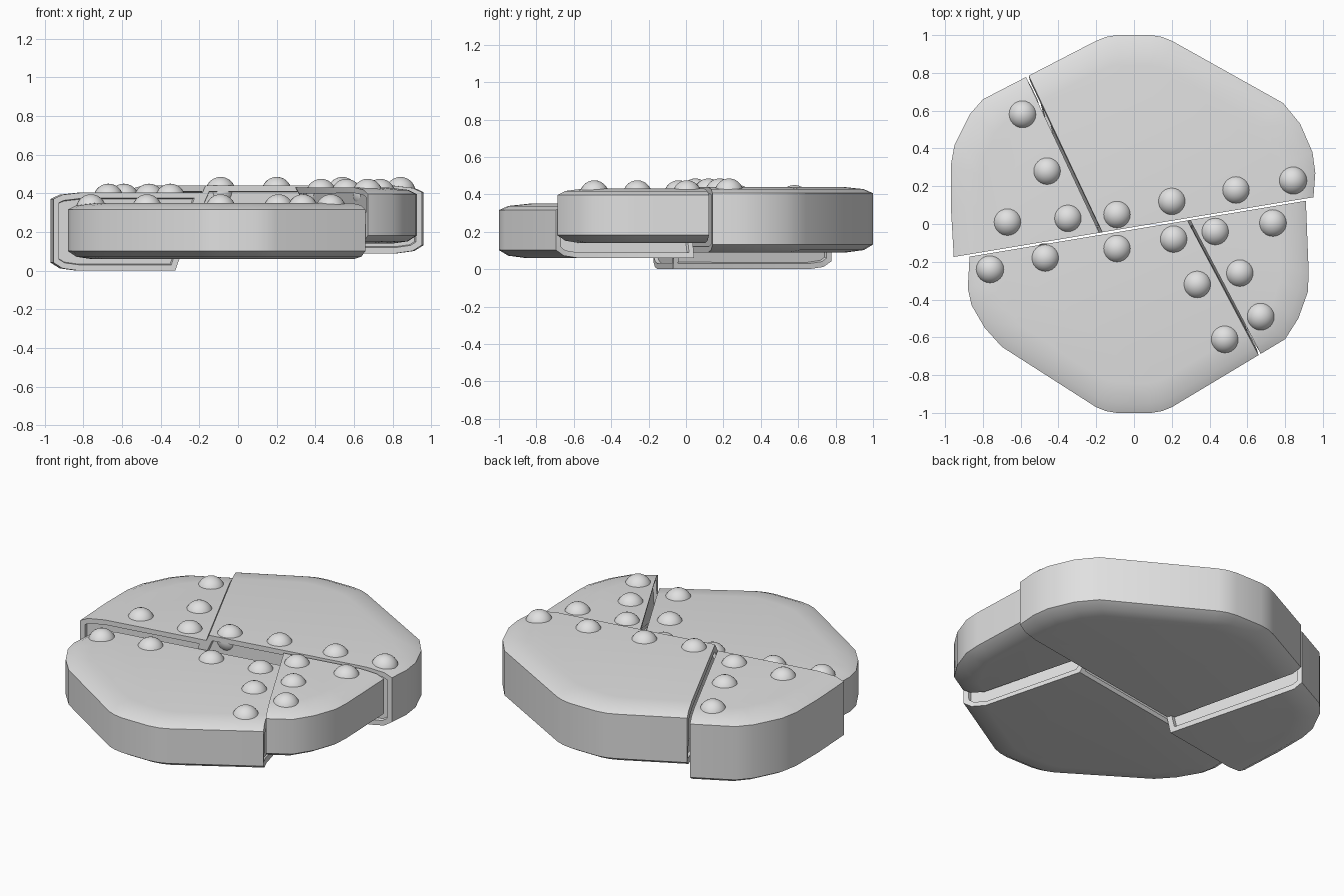
import bpy, bmesh, math
from mathutils import Vector

if "Cube" in bpy.data.objects:
    bpy.data.objects.remove(bpy.data.objects["Cube"])

stone = bpy.data.materials.new("plain_grey")
stone.diffuse_color = (0.75, 0.75, 0.75, 1)
stone.use_nodes = True
stone.node_tree.nodes["Principled BSDF"].inputs["Base Color"].default_value = stone.diffuse_color

# Outlines of the two halves; each runs past the main crack and is trimmed there
BACK = [(0.95, -0.5), (0.95, 0.14), (0.96, 0.27), (0.945, 0.38), (0.88, 0.53), (0.79, 0.64),
        (0.2, 0.97), (0.15, 0.99), (0.09, 1), (-0.09, 1), (-0.15, 0.99), (-0.2, 0.97),
        (-0.8, 0.66), (-0.87, 0.58), (-0.95, 0.42), (-0.97, 0.31), (-0.97, 0.1),
        (-0.955, -0.16), (-0.95, -0.5)]
FRONT = [(-0.87, 0.5), (-0.87, -0.17), (-0.88, -0.34), (-0.86, -0.43), (-0.79, -0.55),
         (-0.7, -0.65), (-0.2, -0.97), (-0.15, -0.99), (-0.09, -1), (0.09, -1), (0.15, -0.99),
         (0.2, -0.97), (0.8, -0.61), (0.87, -0.5), (0.92, -0.36), (0.925, -0.26),
         (0.91, 0.12), (0.9, 0.5)]

# Cracks: (point on the crack, horizontal normal)
MAIN = (Vector((0, -0.018, 0)), Vector((-0.166, 1, 0)).normalized())
LEFT = (Vector((-0.175, -0.047, 0)), Vector((-0.83, -0.39, 0)).normalized())
RIGHT = (Vector((0.285, 0.029, 0)), Vector((0.71, 0.375, 0)).normalized())


def finish(bm, name, smooth_all=False):
    me = bpy.data.meshes.new(name)
    bm.to_mesh(me)
    bm.free()
    me.materials.append(stone)
    ob = bpy.data.objects.new(name, me)
    bpy.context.collection.objects.link(ob)
    bpy.ops.object.select_all(action='DESELECT')
    ob.select_set(True)
    bpy.context.view_layer.objects.active = ob
    bpy.ops.object.shade_smooth_by_angle(angle=math.radians(35))
    return ob


def slab(name, outline, z0, z1, cuts, tip_shift):
    """Rounded slab, trimmed by the cracks, with a recessed core in each broken face."""
    bm = bmesh.new()
    profile = [(0.86, z0), (0.95, z0 + 0.012), (1, z0 + 0.042),
               (1, z1 - 0.034), (0.95, z1 - 0.012), (0.84, z1)]
    rings = [[bm.verts.new((x * s, y * s, z)) for x, y in outline] for s, z in profile]
    n = len(outline)
    for a, b in zip(rings, rings[1:]):
        for i in range(n):
            j = (i + 1) % n
            bm.faces.new((a[i], a[j], b[j], b[i]))
    bm.faces.new(rings[0][::-1])
    bm.faces.new(rings[-1])
    planes = []
    for (co, no), side, gap in cuts:
        no = no * side
        co = co - no * gap
        planes.append((co, no))
        res = bmesh.ops.bisect_plane(bm, geom=bm.verts[:] + bm.edges[:] + bm.faces[:],
                                     dist=1e-5, plane_co=co, plane_no=no, clear_outer=True)
        edges = [e for e in res["geom_cut"] if isinstance(e, bmesh.types.BMEdge)]
        bmesh.ops.edgeloop_fill(bm, edges=edges)
    bmesh.ops.recalc_face_normals(bm, faces=bm.faces[:])
    bm.normal_update()
    broken = [f for f in bm.faces if any(
        f.normal.dot(no) > 0.99 and all(abs((v.co - co).dot(no)) < 1e-3 for v in f.verts)
        for co, no in planes)]
    # The inner corner leans sideways towards the underside
    tip = cuts[1][0][0]
    low = [v for v in bm.verts if abs(v.co.z - z0) < 1e-4]
    corner = min(low, key=lambda v: (v.co.xy - tip.xy).length)
    corner.co += Vector((tip_shift, tip_shift * 0.166, 0))
    bm.normal_update()
    # Raised lip round the broken faces
    bmesh.ops.inset_individual(bm, faces=broken, thickness=0.03, depth=0, use_even_offset=True)
    bmesh.ops.inset_individual(bm, faces=broken, thickness=0.004, depth=-0.02,
                               use_even_offset=True)
    finish(bm, name)


def studs(name, top, places):
    bm = bmesh.new()
    for x, y in places:
        res = bmesh.ops.create_uvsphere(bm, u_segments=24, v_segments=14, radius=0.078)
        bmesh.ops.translate(bm, verts=res["verts"], vec=(x, y, top - 0.033))
    finish(bm, name)


# Four broken pieces, sitting at different heights
slab("back_piece", BACK, 0.09, 0.44, [(MAIN, -1, 0.002), (LEFT, 1, 0.008)], -0.155)
slab("left_piece", BACK, 0.0, 0.405, [(MAIN, -1, 0.002), (LEFT, -1, 0.008)], -0.14)
slab("front_piece", FRONT, 0.06, 0.35, [(MAIN, 1, 0.01), (RIGHT, 1, 0.007)], 0.15)
slab("right_piece", FRONT, 0.14, 0.43, [(MAIN, 1, 0.01), (RIGHT, -1, 0.007)], 0.15)

# Round studs along the cracks
studs("back_studs", 0.44, [(-0.09, 0.05), (0.2, 0.12), (0.54, 0.18), (0.84, 0.23)])
studs("left_studs", 0.405, [(-0.59, 0.58), (-0.46, 0.28), (-0.67, 0.01), (-0.35, 0.03)])
studs("front_studs", 0.35, [(-0.76, -0.24), (-0.47, -0.18), (-0.09, -0.13), (0.21, -0.08),
                            (0.335, -0.32), (0.48, -0.61)])
studs("right_studs", 0.43, [(0.43, -0.04), (0.735, 0.005), (0.56, -0.26), (0.67, -0.49)])
